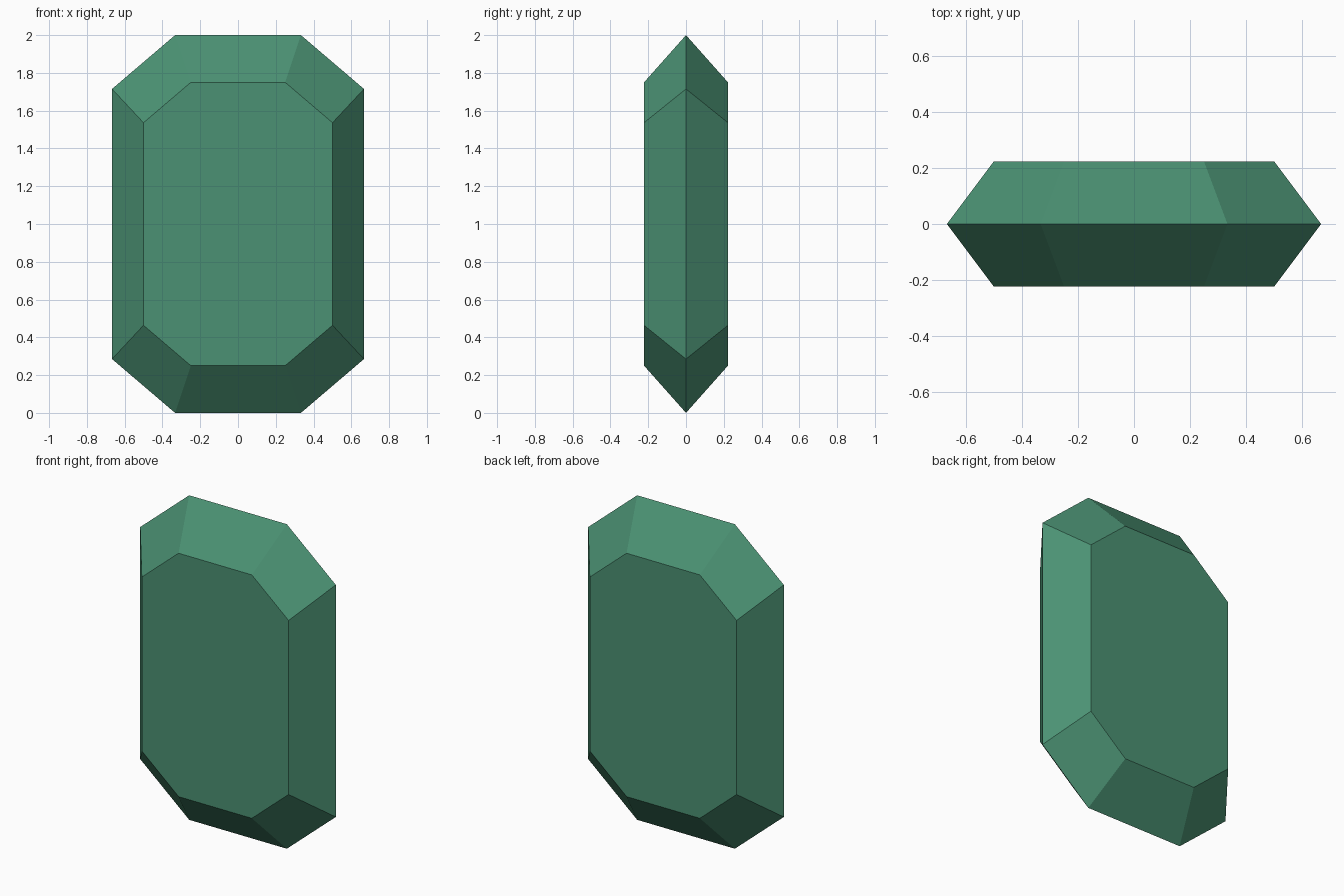
import bpy, bmesh

if "Cube" in bpy.data.objects:
    bpy.data.objects.remove(bpy.data.objects["Cube"])

# Emerald-cut gem: octagonal girdle at y = 0, smaller octagon tables front and back
HALF_W, HALF_H, CUT_X, CUT_Z = 0.667, 1.0, 0.333, 0.715
DEPTH, TABLE_SCALE = 0.222, 0.75

corner = [(CUT_X, HALF_H), (HALF_W, CUT_Z)]
right = corner + [(x, -z) for x, z in reversed(corner)]
outline = right + [(-x, -z) for x, z in right]

bm = bmesh.new()


def ring(y, s):
    return [bm.verts.new((x * s, y, 1 + z * s)) for x, z in outline]


rings = [ring(-DEPTH, TABLE_SCALE), ring(0, 1), ring(DEPTH, TABLE_SCALE)]

# Bevelled facets between the rings
for a, b in zip(rings, rings[1:]):
    for i in range(8):
        j = (i + 1) % 8
        bm.faces.new((a[i], a[j], b[j], b[i]))

# Flat tables
bm.faces.new(rings[0])
bm.faces.new(rings[2])
bmesh.ops.recalc_face_normals(bm, faces=bm.faces)

mesh = bpy.data.meshes.new("gem")
bm.to_mesh(mesh)
bm.free()

green = bpy.data.materials.new("emerald green")
green.diffuse_color = (0.07, 0.285, 0.172, 1)
green.use_nodes = True
green.node_tree.nodes["Principled BSDF"].inputs["Base Color"].default_value = green.diffuse_color
mesh.materials.append(green)
gem = bpy.data.objects.new("gem", mesh)
bpy.context.collection.objects.link(gem)
